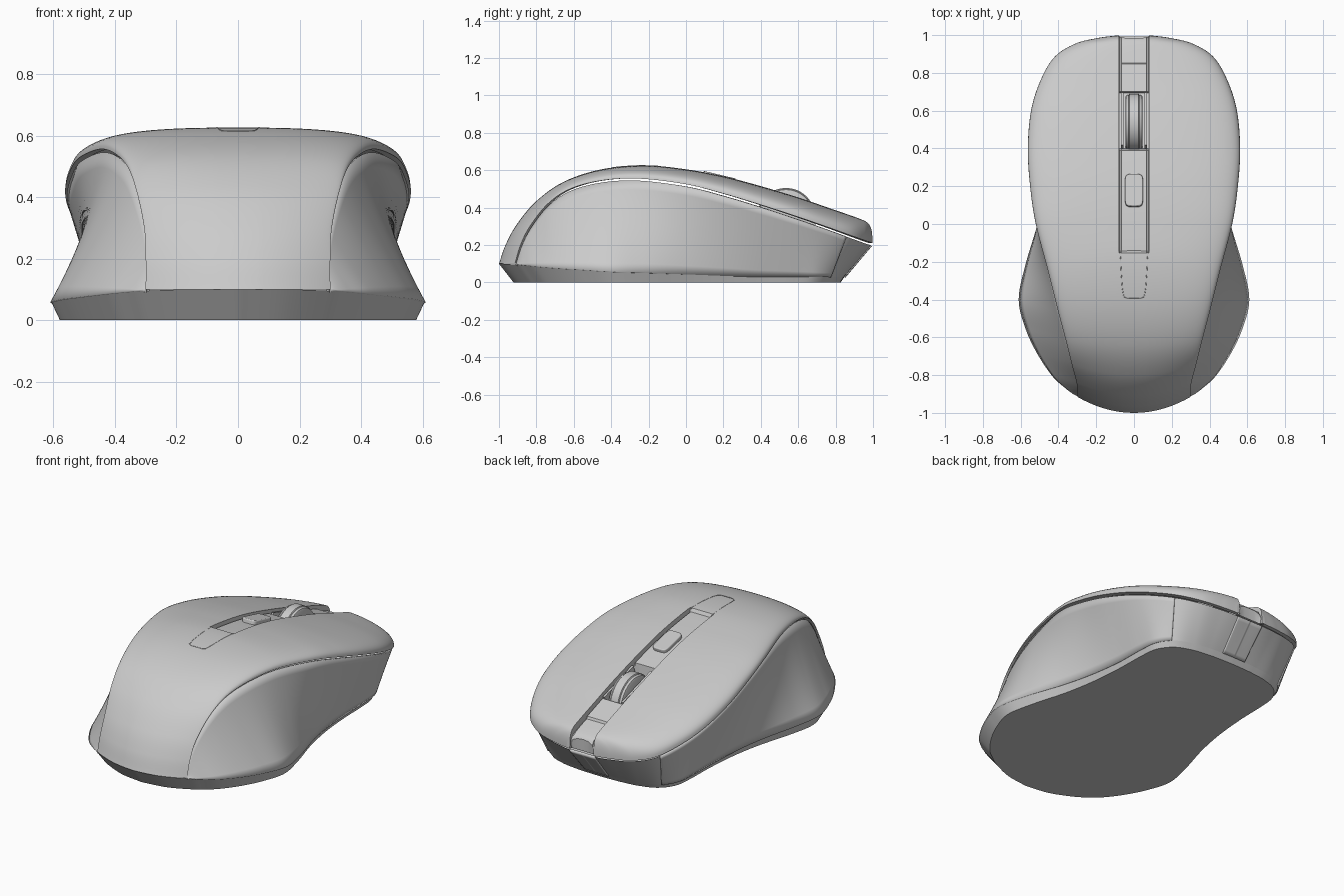
import bpy, bmesh, math

if "Cube" in bpy.data.objects:
    bpy.data.objects.remove(bpy.data.objects["Cube"])

# Rails from palm end to nose: shell edge, shell spine (y, z), base lip
EDGE = [(.30, -.915, .10), (.30, -.885, .20), (.305, -.835, .30), (.33, -.74, .42),
        (.36, -.62, .50), (.405, -.45, .545), (.455, -.25, .555), (.52, 0, .525),
        (.55, .2, .475), (.562, .4, .415), (.545, .6, .35), (.495, .76, .295),
        (.42, .885, .25), (.31, .955, .225), (.19, .985, .215), (.10, .997, .21)]
SPINE = [(-1, .10), (-.965, .20), (-.905, .31), (-.80, .435), (-.65, .54), (-.45, .605),
         (-.22, .626), (0, .605), (.2, .568), (.4, .515), (.6, .455), (.76, .40),
         (.885, .357), (.945, .335), (.97, .322), (.982, .31)]
LIP = [(.30, -.91, .095), (.36, -.865, .09), (.43, -.80, .083), (.51, -.68, .073),
       (.57, -.55, .065), (.605, -.40, .055), (.57, -.22, .05), (.505, 0, .043),
       (.465, .2, .036), (.445, .4, .03), (.44, .58, .03), (.425, .70, .03),
       (.36, .785, .03), (.26, .825, .03), (.16, .84, .03), (.08, .845, .03)]
N = 2.6       # roundness of the shell section
CH = .08      # half width of the central channel


def at(rail, t):
    """Smooth point on a rail at station t."""
    i = max(0, min(int(t), len(rail) - 2))
    f = t - i
    p1, p2 = rail[i], rail[i + 1]
    p0 = rail[i - 1] if i else tuple(2 * a - b for a, b in zip(p1, p2))
    p3 = rail[i + 2] if i + 2 < len(rail) else tuple(2 * b - a for a, b in zip(p1, p2))
    return tuple(b + .5 * f * (c - a + f * (2*a - 5*b + 4*c - d + f * (3*(b - c) + d - a)))
                 for a, b, c, d in zip(p0, p1, p2, p3))


def steps(a, b, n):
    return [a + (b - a) * i / n for i in range(n + 1)]


def smooth(ob, angle=32):
    bpy.ops.object.select_all(action='DESELECT')
    bpy.context.view_layer.objects.active = ob
    ob.select_set(True)
    bpy.ops.object.shade_smooth_by_angle(angle=math.radians(angle))


def grid(name, rows, mirror=True, solid=0):
    """Skin a grid of points, optionally thickened and mirrored across x."""
    bm = bmesh.new()
    vs = [[bm.verts.new(p) for p in r] for r in rows]
    for r, s in zip(vs, vs[1:]):
        for j in range(len(r) - 1):
            bm.faces.new((r[j], r[j + 1], s[j + 1], s[j]))
    bmesh.ops.remove_doubles(bm, verts=bm.verts, dist=1e-5)
    bmesh.ops.recalc_face_normals(bm, faces=bm.faces)
    me = bpy.data.meshes.new(name)
    bm.to_mesh(me)
    bm.free()
    ob = bpy.data.objects.new(name, me)
    bpy.context.collection.objects.link(ob)
    smooth(ob)
    if solid:
        m = ob.modifiers.new("thickness", 'SOLIDIFY')
        m.thickness, m.offset = solid, 0
    if mirror:
        m = ob.modifiers.new("mirror", 'MIRROR')
        m.merge_threshold = .0005
    return ob


def surf(t, x):
    """Point on the shell at station t and offset x."""
    (xs, ys, zs), (yc, zc) = at(EDGE, t), at(SPINE, t)
    w = min(1, x / xs)
    return x, yc + (ys - yc) * w * w, zs + (zc - zs) * max(0, 1 - w ** N) ** (1 / N)


def station(y):
    """Station where the spine reaches y."""
    lo, hi = 0, 15
    for _ in range(30):
        mid = (lo + hi) / 2
        lo, hi = (mid, hi) if at(SPINE, mid)[0] < y else (lo, mid)
    return lo


def depth(y):
    """Recess of the central strip, with the deep wheel slot."""
    if y < -.15:
        return 0
    if .395 < y < .70:
        return .12
    return .03 if y > .85 else .018


# Top shell with sunken centre strip and side grooves
rows = []
for t in steps(0, 15, 300):
    xs, ys, zs = at(EDGE, t)
    d = depth(at(SPINE, t)[0])
    g = max(d, .04) if d else 0
    row = []
    for x, drop in ((0, d), (.035, d), (.067, d), (.069, g), (.077, g), (.079, 0)):
        px, py, pz = surf(t, x)
        row.append((px, py, pz - drop))
    for a in steps(0, math.pi / 2, 18):
        row.append(surf(t, CH + (xs - CH) * math.sin(a) ** .9))
    row.append((xs - .03, ys * .98, zs))
    rows.append(row)
rows.append([(x, .982 if x < .078 else .998, .21) for x, y, z in rows[-1]])
grid("top_shell", rows)

# Walls between shell edge and base lip
SEAM = [(x - .012, y * .99, z - .012) for x, y, z in EDGE] + [(0, .988, .198)]
FOOT = LIP + [(0, .847, .03)]


def wall(name, t0, t1, solid=0):
    rows = []
    for t in steps(t0, t1, int((t1 - t0) * 12) + 2):
        a, b = at(SEAM, t), at(FOOT, t)
        bow = .012 * max(0, 1 - abs(t - 5) / 4)
        rows.append([(a[0] + (b[0] - a[0]) * u - bow * 4 * u * (1 - u),
                      a[1] + (b[1] - a[1]) * u, a[2] + (b[2] - a[2]) * u)
                     for u in steps(0, 1, 10)])
    return grid(name, rows, solid=solid)


wall("body_wall", 0, 16)
wall("side_grips", 0, 11.8, .012)
wall("nose_strip", 15.05, 16, .014)

# Base plate with bevelled rim
RIM = [(0, -1, .1), (.16, -.975, .1)] + FOOT
rows = []
for t in steps(0, len(RIM) - 1, 170):
    x, y, z = at(RIM, t)
    x = max(0, x) if 0 < t < len(RIM) - 1 else 0
    k = 1 - .78 * z
    rows.append([(0, y, z), (x, y, z), (x * k, y * k, 0), (0, y * k, 0)])
grid("base_plate", rows)

# Scroll wheel, lathed about the x axis
prof = [(-.046, 0), (-.046, .135), (-.042, .146), (-.03, .151), (-.027, .148), (-.024, .155),
        (.024, .155), (.027, .148), (.03, .151), (.042, .146), (.046, .135), (.046, 0)]
grid("scroll_wheel", [[(x, .535 + r * math.cos(a), .35 + r * math.sin(a)) for x, r in prof]
                      for a in steps(0, 2 * math.pi, 64)], mirror=False)

# Wheel slot cheeks
for s in (-1, 1):
    bpy.ops.mesh.primitive_cube_add(size=1, location=(s * .062, .548, .42),
                                    rotation=(-.29, 0, 0), scale=(.012, .29, .07))
    bpy.context.object.name = "wheel_slot_cheek"

# Rounded function button
bpy.ops.mesh.primitive_cylinder_add(vertices=48, radius=1, depth=.05)
button = bpy.context.object
button.name = "function_button"
for v in button.data.vertices:
    c, s = v.co.x, v.co.y
    v.co.x = .048 * math.copysign(abs(c) ** .5, c)
    v.co.y = .088 * math.copysign(abs(s) ** .3, s)
z0 = surf(station(.175), 0)[2]
button.location = (0, .175, z0 - .022)
button.rotation_euler = (math.atan((surf(station(.27), 0)[2] - z0) / .095), 0, 0)
m = button.modifiers.new("round", 'BEVEL')
m.width, m.segments = .006, 3
smooth(button)

# Fine tab outline behind the strip
half = [(.073, -.15), (.068, -.25), (.062, -.34), (.054, -.385), (.035, -.395), (0, -.395)]
path = [(-x, y) for x, y in half] + half[-2::-1]
cu = bpy.data.curves.new("tab_outline", 'CURVE')
cu.dimensions, cu.bevel_depth = '3D', .002
sp = cu.splines.new('POLY')
sp.points.add(len(path) - 1)
for p, (x, y) in zip(sp.points, path):
    p.co = (x, y, surf(station(y), abs(x))[2], 1)
bpy.context.collection.objects.link(bpy.data.objects.new("tab_outline", cu))
